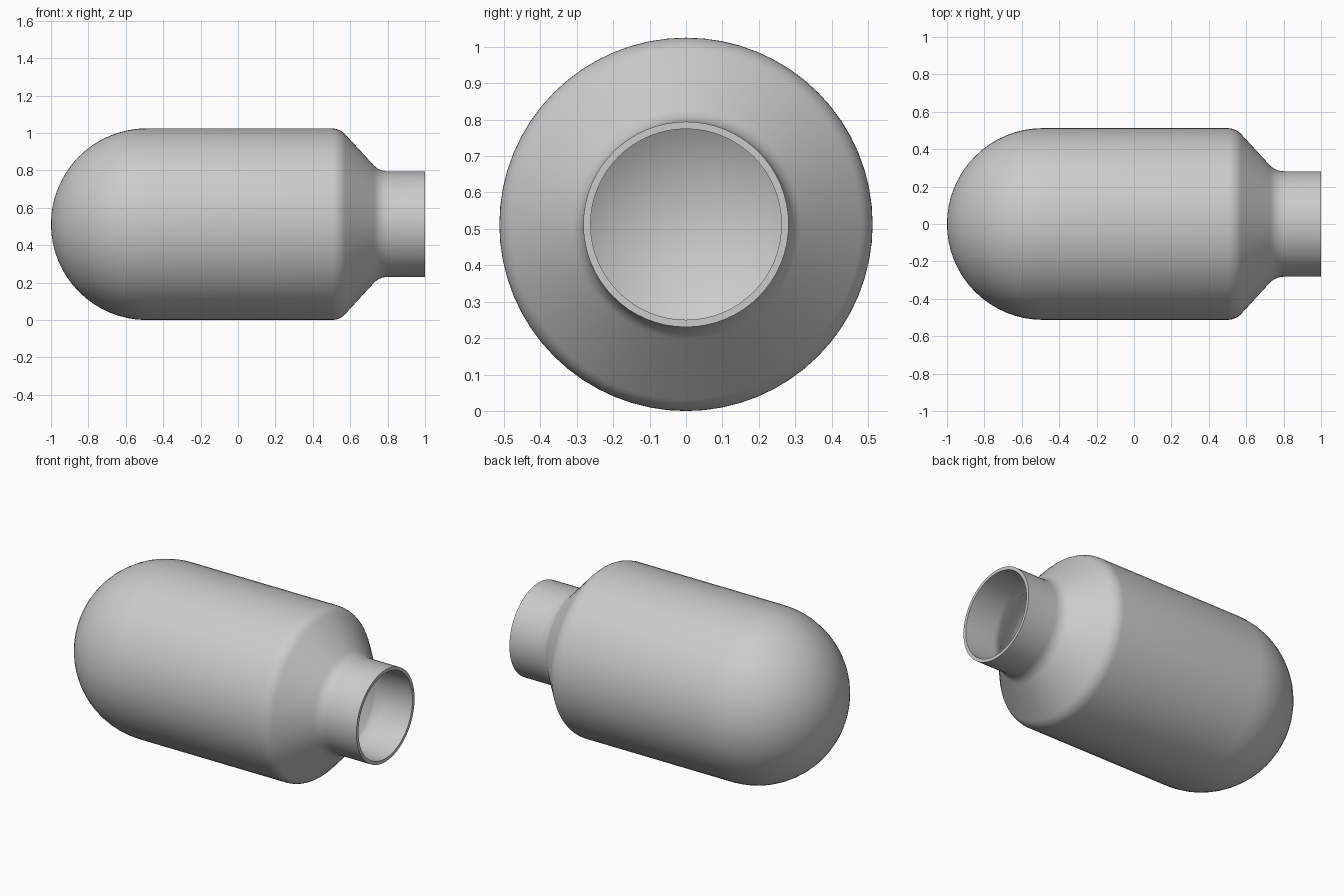
import bpy, bmesh
from math import sin, cos, pi, radians
from mathutils import Vector

cube = bpy.data.objects.get("Cube")
if cube:
    bpy.data.objects.remove(cube, do_unlink=True)

BODY, NECK, WALL, FILLET = 0.5125, 0.282, 0.02, 0.1
DOME_X, SHOULDER_X, NECK_X, MOUTH_X = -1 + BODY, 0.5, 0.8, 1.0
SIDES = 64

grey = bpy.data.materials.new("plain_grey")
grey.use_nodes = True
color = (0.6, 0.6, 0.6, 1)
grey.diffuse_color = color
grey.node_tree.nodes["Principled BSDF"].inputs["Base Color"].default_value = color


def arc(cx, cr, radius, start, end, steps):
    """Points (x, radius) on an arc, angles in degrees."""
    angles = [radians(start + (end - start) * i / steps) for i in range(steps + 1)]
    return [(cx + radius * cos(a), cr + radius * sin(a)) for a in angles]


def shell_profile(inset):
    """Dome, straight wall, S-shaped shoulder and neck, moved inward by inset."""
    points = arc(DOME_X, 0, BODY - inset, 180, 90, 16)
    points += arc(SHOULDER_X, BODY - FILLET, FILLET - inset, 90, 43, 6)
    points += arc(NECK_X, NECK + FILLET, FILLET + inset, 223, 270, 6)
    return points + [(MOUTH_X, NECK - inset)]


# Outer skin, mouth rim and inner skin as one revolved profile
profile = shell_profile(0) + shell_profile(WALL)[::-1]
bm = bmesh.new()
verts = [bm.verts.new((x, 0, max(r, 0))) for x, r in profile]
edges = [bm.edges.new(pair) for pair in zip(verts, verts[1:])]
bmesh.ops.spin(bm, geom=verts + edges, cent=(0, 0, 0), axis=(1, 0, 0),
               angle=2 * pi, steps=SIDES, use_merge=False)
bmesh.ops.remove_doubles(bm, verts=bm.verts, dist=0.0001)
bmesh.ops.recalc_face_normals(bm, faces=bm.faces)
bmesh.ops.translate(bm, verts=bm.verts, vec=Vector((0, 0, BODY)))

mesh = bpy.data.meshes.new("bottle_shell")
bm.to_mesh(mesh)
bm.free()
mesh.materials.append(grey)
bottle = bpy.data.objects.new("bottle_shell", mesh)
bpy.context.collection.objects.link(bottle)

# Smooth skin with a crisp mouth rim
bpy.ops.object.select_all(action='DESELECT')
bottle.select_set(True)
bpy.context.view_layer.objects.active = bottle
bpy.ops.object.shade_smooth_by_angle(angle=radians(35))
